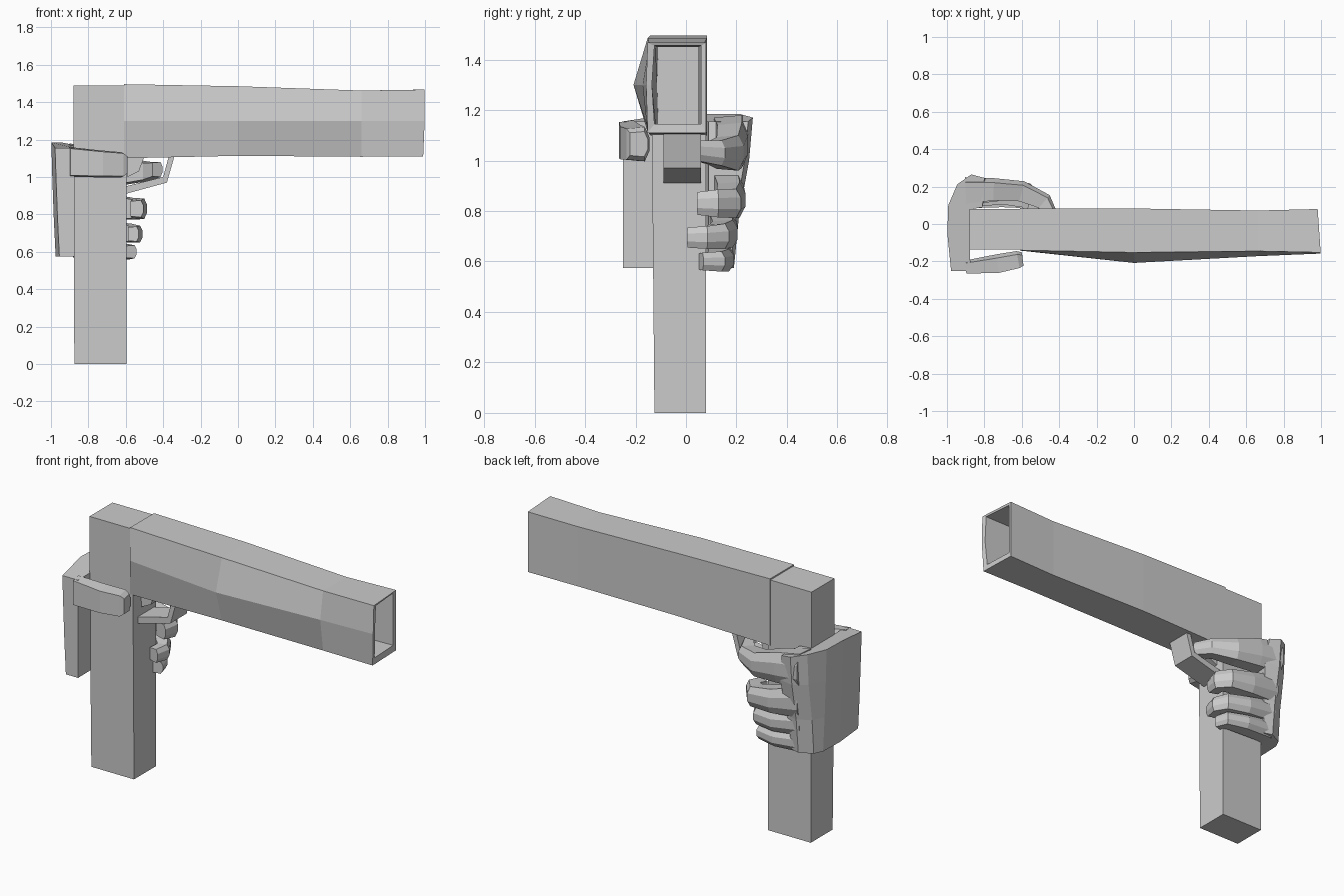
import bpy, bmesh
from mathutils import Vector

if "Cube" in bpy.data.objects:
    bpy.data.objects.remove(bpy.data.objects["Cube"])


def loft(name, sections):
    """Skin a list of equal-length point loops and cap both ends."""
    bm = bmesh.new()
    rings = [[bm.verts.new(p) for p in s] for s in sections]
    for a, b in zip(rings, rings[1:]):
        n = len(a)
        for i in range(n):
            bm.faces.new((a[i], a[(i + 1) % n], b[(i + 1) % n], b[i]))
    bm.faces.new(rings[0])
    bm.faces.new(rings[-1])
    bmesh.ops.recalc_face_normals(bm, faces=bm.faces)
    me = bpy.data.meshes.new(name)
    bm.to_mesh(me)
    bm.free()
    ob = bpy.data.objects.new(name, me)
    bpy.context.collection.objects.link(ob)
    return ob


def finger(name, path):
    """Faceted digit along a path of (x, y, z, half thickness, half height)."""
    pts = [Vector(p[:3]) for p in path]
    secs = []
    for i, (x, y, z, t, h) in enumerate(path):
        d = pts[min(i + 1, len(pts) - 1)] - pts[max(i - 1, 0)]
        d.z = 0
        d.normalize()
        n = Vector((-d.y, d.x, 0))
        secs.append([pts[i] + n * t * a + Vector((0, 0, h * b)) for a, b in
                     ((-1, -.9), (.6, -1), (1, -.4), (1, .4), (.6, 1), (-1, .9))])
    return loft(name, secs)


def prism(name, profile, y0, y1):
    return loft(name, [[(x, y, z) for x, z in profile] for y in (y0, y1)])


# Grip with the block at the rear of the barrel
def rect(z, x0, x1, y0, y1):
    return [(x0, y0, z), (x1, y0, z), (x1, y1, z), (x0, y1, z)]


grip = loft("grip", [rect(0, -.875, -.595, -.125, .08),
                     rect(1.11, -.88, -.595, -.135, .08),
                     rect(1.488, -.88, -.6, -.135, .08)])


# Hollow barrel: outer skin forward, inner skin back
def barrel_section(x, y_edge, y_mid, y1, zb, zt, slant=0):
    return [(x + slant, y_edge, zt), (x + slant, y_mid, 1.3), (x, y_edge, zb),
            (x - slant, y1, zb), (x - slant, y1, zt)]


barrel = loft("barrel", [
    barrel_section(-.61, -.14, -.142, .083, 1.1, 1.496),
    barrel_section(0, -.152, -.208, .083, 1.113, 1.485),
    barrel_section(.66, -.145, -.172, .072, 1.108, 1.462),
    barrel_section(.99, -.152, -.158, .08, 1.11, 1.467, .008),
    barrel_section(.985, -.125, -.135, .06, 1.145, 1.455, .008),
    barrel_section(.66, -.12, -.14, .05, 1.145, 1.45),
    barrel_section(-.58, -.11, -.115, .05, 1.145, 1.46)])


# Palm wrapping the back of the grip
def palm_section(z, back, yk, xk, top=0):
    return [(-.875, -.25, z - top), (back + .02, -.25, z - top), (back, -.05, z),
            (back + .005, .1, z), (-.945, yk * .8, z), (-.87, yk, z - top * .5),
            (xk, yk * .93, z - top), (-.81, .09, z - top), (-.878, .078, z - top)]


palm = loft("palm", [palm_section(.575, -.975, .19, -.82),
                     palm_section(.78, -.985, .21, -.80),
                     palm_section(1.0, -.993, .25, -.78),
                     palm_section(1.185, -.998, .265, -.80, .03)])

# Thumb and fingers
digits = {
    "thumb": [(-.9, -.23, 1.08, .035, .08), (-.73, -.212, 1.07, .05, .072),
              (-.62, -.19, 1.065, .046, .068), (-.595, -.187, 1.065, .036, .05)],
    "index_finger": [(-.9, .18, 1.08, .07, .1), (-.75, .185, 1.06, .06, .09),
                     (-.6, .175, 1.03, .055, .07), (-.48, .12, 1.03, .045, .05),
                     (-.43, .03, 1.04, .03, .04)],
    "middle_finger": [(-.88, .165, .88, .06, .09), (-.7, .18, .845, .055, .07),
                      (-.57, .17, .83, .05, .058), (-.525, .12, .83, .04, .055),
                      (-.54, .05, .83, .035, .045)],
    "ring_finger": [(-.88, .145, .74, .055, .065), (-.7, .155, .71, .05, .055),
                    (-.58, .13, .7, .045, .05), (-.545, .08, .695, .035, .045),
                    (-.56, .01, .695, .03, .04)],
    "little_finger": [(-.88, .135, .625, .05, .055), (-.7, .14, .605, .05, .045),
                      (-.59, .12, .6, .04, .04), (-.57, .06, .6, .03, .035)],
}
for name, path in digits.items():
    finger(name, path)

# Trigger guard and trigger
prism("trigger_guard", [(-.6, .91), (-.38, .97), (-.34, 1.11), (-.37, 1.11),
                        (-.4, 1.0), (-.6, .95)], -.09, .06)
prism("trigger", [(-.6, 1.11), (-.5, 1.11), (-.53, 1.03), (-.59, 1.0)], -.06, .03)
